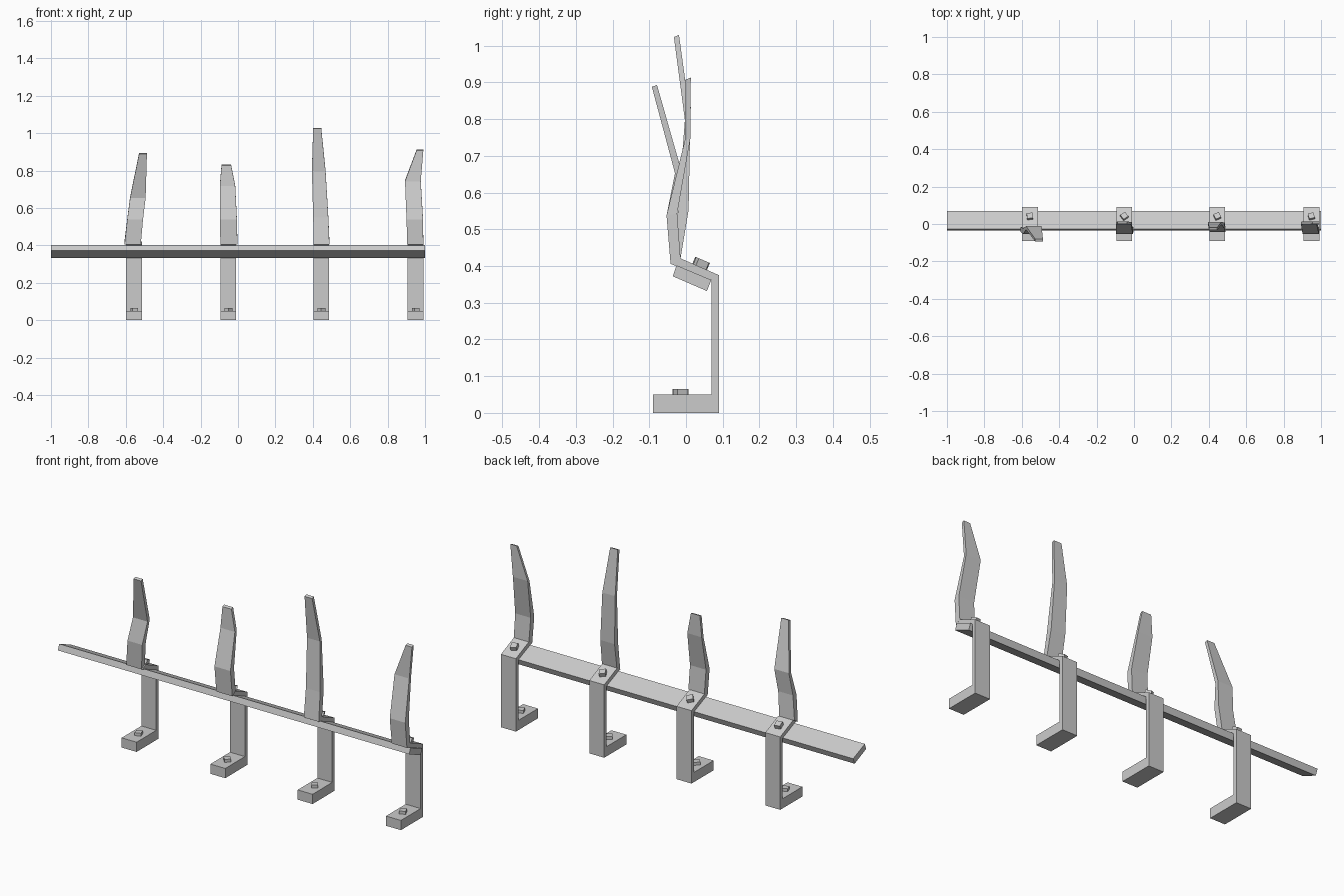
import bpy, bmesh
from math import radians
from mathutils import Matrix

if "Cube" in bpy.data.objects:
    bpy.data.objects.remove(bpy.data.objects["Cube"])


def finish(name, bm):
    bmesh.ops.recalc_face_normals(bm, faces=bm.faces)
    me = bpy.data.meshes.new(name)
    bm.to_mesh(me)
    bm.free()
    ob = bpy.data.objects.new(name, me)
    bpy.context.collection.objects.link(ob)
    return ob


def loft(name, rings):
    """Skin a list of equally sized rings and cap both ends."""
    bm = bmesh.new()
    vs = [[bm.verts.new(p) for p in r] for r in rings]
    n = len(vs[0])
    for a, b in zip(vs, vs[1:]):
        for i in range(n):
            j = (i + 1) % n
            bm.faces.new((a[i], a[j], b[j], b[i]))
    bm.faces.new(vs[0])
    bm.faces.new(vs[-1])
    return finish(name, bm)


def extrude_x(name, profile, x0, x1):
    return loft(name, [[(x, y, z) for y, z in profile] for x in (x0, x1)])


def bolt(name, loc, tilt, spin):
    bm = bmesh.new()
    m = (Matrix.Translation(loc) @ Matrix.Rotation(radians(tilt), 4, 'X')
         @ Matrix.Rotation(radians(spin), 4, 'Z') @ Matrix.Diagonal((0.031, 0.031, 0.032, 1)))
    bmesh.ops.create_cube(bm, size=1, matrix=m)
    finish(name, bm)


# Tilted rail running the full length
extrude_x("rail", [(-0.036, 0.372), (0.057, 0.332), (0.069, 0.362), (-0.026, 0.402)], -1, 1)

# Bracket outline: foot, upright and sloping top plate
BRACKET = [(-0.09, 0), (0.09, 0), (0.09, 0.375), (-0.015, 0.421),
           (-0.042, 0.406), (0.07, 0.361), (0.07, 0.05), (-0.09, 0.05)]

# Blade sections: (x left, x right, y front, y back, z)
BLADES = [
    [(-0.592, -0.508, -0.053, -0.024, 0.54), (-0.577, -0.494, -0.030, -0.012, 0.655),
     (-0.529, -0.487, -0.093, -0.079, 0.89)],
    [(-0.097, -0.006, -0.053, -0.024, 0.54), (-0.097, -0.015, -0.004, 0.011, 0.72),
     (-0.088, -0.037, -0.001, 0.013, 0.83)],
    [(0.402, 0.483, -0.022, 0.007, 0.55), (0.395, 0.468, -0.003, 0.012, 0.80),
     (0.402, 0.445, -0.033, -0.019, 1.026)],
    [(0.901, 0.989, -0.053, -0.024, 0.54), (0.893, 0.977, -0.003, 0.012, 0.745),
     (0.955, 0.991, -0.001, 0.013, 0.91)],
]
BASES = [(-0.607, -0.52), (-0.094, -0.003), (0.404, 0.489), (0.905, 0.991)]
SPINS = [8, 35, 25, 15]

for i, xc in enumerate((-0.557, -0.052, 0.445, 0.948)):
    n = i + 1
    extrude_x(f"bracket_{n}", BRACKET, xc - 0.0425, xc + 0.0425)

    # Bent blade rising from the plate's front edge
    a, b = BASES[i]
    rings = [[(a, -0.042, 0.405), (b, -0.042, 0.405), (b, -0.015, 0.421), (a, -0.015, 0.421)]]
    for l, r, f, k, z in BLADES[i]:
        rings.append([(l, f, z - 0.002), (r, f, z - 0.002), (r, k, z + 0.003), (l, k, z + 0.003)])
    loft(f"blade_{n}", rings)

    # Bolts through plate and foot
    bolt(f"plate_bolt_{n}", (xc, 0.039, 0.402), -23, SPINS[i])
    bolt(f"foot_bolt_{n}", (xc + 0.002, -0.015, 0.049), 0, SPINS[i] + 10)
